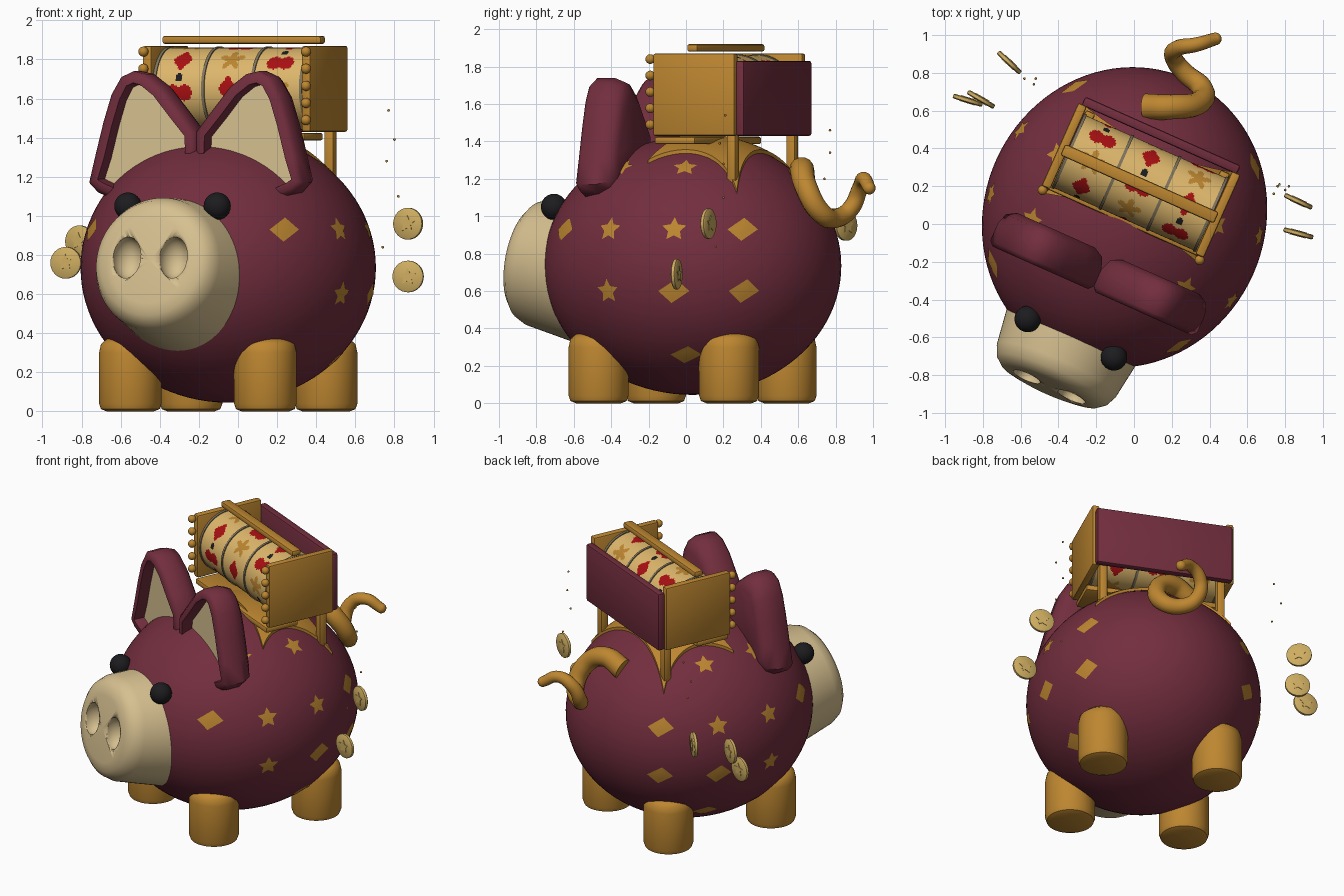
import bpy, bmesh, math
from mathutils import Matrix, Vector

if "Cube" in bpy.data.objects:
    bpy.data.objects.remove(bpy.data.objects["Cube"], do_unlink=True)


def material(name, rgb):
    m = bpy.data.materials.new(name)
    m.use_nodes = True
    m.diffuse_color = (*rgb, 1)
    m.node_tree.nodes["Principled BSDF"].inputs["Base Color"].default_value = (*rgb, 1)
    return m


MAROON = material("maroon", (0.17, 0.027, 0.048))
GOLD = material("gold", (0.51, 0.24, 0.03))
CREAM = material("cream", (0.68, 0.53, 0.28))
REEL = material("reel yellow", (0.74, 0.48, 0.15))
COIN = material("coin gold", (0.62, 0.42, 0.12))
BLACK = material("black", (0.012, 0.012, 0.014))
RED = material("red", (0.40, 0.005, 0.006))
GREY = material("grey brown", (0.22, 0.18, 0.11))

# The whole pig is turned slightly to its right
PIG = Matrix.Translation((-0.05, 0.035, 0)) @ Matrix.Rotation(math.radians(-24), 4, "Z")
BODY_Z, RADII = 0.735, Vector((0.745, 0.805, 0.69))


def finish(name, bm, mats, frame=PIG, angle=40):
    bm.transform(frame)
    bmesh.ops.recalc_face_normals(bm, faces=bm.faces)
    me = bpy.data.meshes.new(name)
    bm.to_mesh(me)
    bm.free()
    ob = bpy.data.objects.new(name, me)
    bpy.context.collection.objects.link(ob)
    for m in mats:
        me.materials.append(m)
    bpy.ops.object.select_all(action="DESELECT")
    bpy.context.view_layer.objects.active = ob
    ob.select_set(True)
    bpy.ops.object.shade_smooth_by_angle(angle=math.radians(angle))
    return ob


def ball(name, loc, size, mat, frame=PIG, seg=24):
    bm = bmesh.new()
    bmesh.ops.create_uvsphere(bm, u_segments=seg, v_segments=seg // 2, radius=1)
    bm.transform(Matrix.LocRotScale(Vector(loc), None, Vector(size)))
    return finish(name, bm, [mat], frame, 60)


def box(name, loc, size, mat, bevel=0.012):
    bm = bmesh.new()
    bmesh.ops.create_cube(bm, size=1, matrix=Matrix.LocRotScale(Vector(loc), None, Vector(size)))
    bmesh.ops.bevel(bm, geom=bm.edges[:], offset=bevel, segments=2, affect="EDGES", profile=0.5)
    return finish(name, bm, [mat])


def lathe(name, profile, place, mat, seg=48, frame=PIG):
    bm = bmesh.new()
    vs = [bm.verts.new((r, 0, z)) for r, z in profile]
    es = [bm.edges.new(p) for p in zip(vs, vs[1:])]
    bmesh.ops.spin(bm, geom=vs + es, cent=(0, 0, 0), axis=(0, 0, 1), angle=math.tau, steps=seg)
    bmesh.ops.remove_doubles(bm, verts=bm.verts, dist=1e-5)
    bm.transform(place)
    return finish(name, bm, [mat], frame)


def star_outline(radius, points=5, inner=0.5):
    return [Vector((math.sin(i * math.pi / points), math.cos(i * math.pi / points)))
            * radius * (inner if i % 2 else 1) for i in range(2 * points)]


# Body
ball("body", (0, 0, BODY_Z), RADII, MAROON, seg=96)

# Legs
LEG = [(0, 0), (0.12, 0), (0.15, 0.012), (0.16, 0.04), (0.16, 0.3), (0.15, 0.345), (0.12, 0.37), (0, 0.37)]
for sx, side in ((1, "left"), (-1, "right")):
    for sy, end in ((-1, "front"), (1, "back")):
        lathe(f"{end}_{side}_leg", LEG, Matrix.Translation((0.378 * sx, 0.382 * sy, 0)), GOLD)

# Snout with hollow nostrils
SNOUT = [(0, 0), (0.22, 0), (0.28, 0.012), (0.32, 0.045), (0.345, 0.1), (0.41, 0.55), (0, 0.55)]
tilt = Matrix.Translation((0, -0.985, 0.77)) @ Matrix.Rotation(math.radians(-100), 4, "X")
snout = lathe("snout", SNOUT, tilt, CREAM, 72)
for s in (-1, 1):
    cutter = ball("nostril_cutter", (0.13 * s, -0.975, 0.785), (0.078, 0.09, 0.108), CREAM, seg=32)
    cutter.hide_render = True
    mod = snout.modifiers.new("nostril", "BOOLEAN")
    mod.object, mod.solver = cutter, "EXACT"
    bpy.context.view_layer.objects.active = snout
    bpy.ops.object.modifier_apply(modifier=mod.name)
    bpy.data.objects.remove(cutter, do_unlink=True)

# Eyes
for s, side in ((1, "left"), (-1, "right")):
    ball(f"{side}_eye", (0.25 * s, -0.7, 1.05), (0.07, 0.07, 0.07), BLACK)

# Ears: rounded shells with a sunken cream inside
EAR = [(0, 1.2), (0, 1.43), (0.09, 1.54), (0.19, 1.66), (0.28, 1.725), (0.35, 1.74), (0.42, 1.71),
       (0.475, 1.62), (0.52, 1.48), (0.565, 1.31), (0.6, 1.17), (0.55, 1.12), (0.45, 1.08)]
for s, side in ((1, "left"), (-1, "right")):
    bm = bmesh.new()
    front = bm.faces.new([bm.verts.new((s * x, -0.4, z)) for x, z in EAR])
    back = bmesh.ops.extrude_face_region(bm, geom=[front], use_keep_orig=True)["geom"]
    for depth, scale in ((0.1, 1), (0.06, 0.93), (0.03, 0.8)):
        if depth < 0.1:
            back = bmesh.ops.extrude_face_region(bm, geom=[cap])["geom"]
            bmesh.ops.delete(bm, geom=[cap], context="FACES_ONLY")
        cap = next(g for g in back if isinstance(g, bmesh.types.BMFace))
        mid = Vector((0.32 * s, 0, 1.4))
        for v in cap.verts:
            v.co.x = mid.x + (v.co.x - mid.x) * scale
            v.co.z = mid.z + (v.co.z - mid.z) * scale
            v.co.y += depth
    bmesh.ops.recalc_face_normals(bm, faces=bm.faces)
    bmesh.ops.inset_region(bm, faces=[front], thickness=0.025, depth=0.025)
    bmesh.ops.inset_region(bm, faces=[front], thickness=0.035, depth=0.0)
    bmesh.ops.inset_region(bm, faces=[front], thickness=0.01, depth=-0.07)
    front.material_index = 1
    finish(f"{side}_ear", bm, [MAROON, CREAM], angle=55)


# Star and diamond patches lying on the body
def patch(name, around, height, star):
    a = math.radians(around)
    ring = RADII.x * math.sqrt(1 - ((height - BODY_Z) / RADII.z) ** 2)
    centre = Vector((math.sin(a) * ring, -math.cos(a) * ring * RADII.y / RADII.x, height - BODY_Z))
    normal = Vector([c / r ** 2 for c, r in zip(centre, RADII)]).normalized()
    across = Vector((0, 0, 1)).cross(normal).normalized()
    up = normal.cross(across)
    outline = star_outline(0.068) if star else [
        Vector((0.085, 0)), Vector((0.015, 0.065)), Vector((-0.085, 0)), Vector((-0.015, -0.065))]
    bm = bmesh.new()

    def vert(p):
        q = centre + across * p.x + up * p.y
        q *= 1.005 / Vector([c / r for c, r in zip(q, RADII)]).length
        return bm.verts.new(q + Vector((0, 0, BODY_Z)))
    hub = vert(Vector((0, 0)))
    inner, outer = [vert(p / 2) for p in outline], [vert(p) for p in outline]
    for i in range(len(outline)):
        bm.faces.new((hub, inner[i - 1], inner[i]))
        bm.faces.new((inner[i - 1], outer[i - 1], outer[i], inner[i]))
    finish(name, bm, [GOLD])


PATCHES = [(49, 0.93, 0), (77, 0.93, 1), (105, 0.93, 1), (133, 0.93, 0), (77, 0.6, 1), (105, 0.6, 0),
           (133, 0.6, 0), (66, 1.26, 1), (108, 1.26, 1), (109, 0.26, 0)]
for around, height, star in PATCHES:
    for s in (-1, 1):
        patch("star_patch" if star else "diamond_patch", around * s, height, star)

# Curly tail
cu = bpy.data.curves.new("tail", "CURVE")
cu.dimensions, cu.bevel_depth, cu.bevel_resolution, cu.use_fill_caps = "3D", 0.07, 5, True
PATH = [(0.06, 0.62, 1.2), (0.2, 0.62, 1.25), (0.34, 0.64, 1.16), (0.36, 0.72, 1.02), (0.27, 0.8, 0.99),
        (0.21, 0.88, 1.04), (0.23, 0.93, 1.15), (0.33, 0.95, 1.2), (0.43, 0.98, 1.15)]
spline = cu.splines.new("BEZIER")
spline.bezier_points.add(len(PATH) - 1)
for i, (bp, co) in enumerate(zip(spline.bezier_points, PATH)):
    bp.co, bp.radius = co, 1 - 0.065 * i
    bp.handle_left_type = bp.handle_right_type = "AUTO"
cu.materials.append(GOLD)
tail = bpy.data.objects.new("tail", cu)
bpy.context.collection.objects.link(tail)
bpy.ops.object.select_all(action="DESELECT")
bpy.context.view_layer.objects.active = tail
tail.select_set(True)
bpy.ops.object.convert(target="MESH")
ball("tail_tip", PATH[-1], (0.034, 0.034, 0.034), GOLD, Matrix(), 16)

# Saddle cloth with scalloped edges
bm = bmesh.new()
bmesh.ops.create_grid(bm, x_segments=20, y_segments=20, size=1)
for v in bm.verts:
    u, w = v.co.x, v.co.y
    x, y = 0.45 * u * (0.75 + 0.25 * w * w), 0.2 + 0.26 * w * (0.75 + 0.25 * u * u)
    v.co = x, y, BODY_Z + 0.02 + RADII.z * math.sqrt(1 - (x / RADII.x) ** 2 - (y / RADII.y) ** 2)
bmesh.ops.solidify(bm, geom=bm.faces[:], thickness=0.035)
finish("saddle", bm, [GOLD])

# Slot machine frame
box("platform", (0, 0.09, 1.405), (0.88, 0.24, 0.04), GOLD)
box("top_bar", (0, 0.195, 1.9), (0.89, 0.065, 0.04), GOLD)
box("back_panel", (0, 0.475, 1.63), (0.9, 0.05, 0.4), MAROON)
for s, side in ((1, "left"), (-1, "right")):
    box(f"{side}_panel", (0.445 * s, 0.215, 1.65), (0.05, 0.48, 0.44), GOLD)
    box(f"{side}_post", (0.39 * s, 0.41, 1.32), (0.055, 0.055, 0.3), GOLD)
    for i in range(5):
        ball(f"{side}_bulb", (0.455 * s, -0.045, 1.49 + 0.0875 * i), (0.026,) * 3, GOLD, seg=16)


# Reels with symbols picked per face
def symbol(kind, u, s):
    if kind == 0:
        if math.hypot(u, s - 0.06) < 0.02:
            return 2
        return 1 if math.hypot(abs(u) - 0.032, s + 0.02) < 0.042 else 0
    if kind == 1:
        return 1 if abs(u) / 0.055 + abs(s) / 0.07 < 1 else 0
    a = math.atan2(u, s)
    return 3 if math.hypot(u, s) < 0.05 + 0.02 * math.cos(5 * a) else 0


R, AXIS = 0.21, Vector((0, 0.2, 1.65))
STEP, ALONG, ROUND = math.tau / 8, 32, 160
for reel in range(3):
    mid = (reel - 1) * 0.275
    bm = bmesh.new()
    rows = [[bm.verts.new(AXIS + Vector((mid + 0.27 * (i / ALONG - 0.5), -R * math.cos(math.tau * j / ROUND),
                                         R * math.sin(math.tau * j / ROUND)))) for i in range(ALONG + 1)]
            for j in range(ROUND)]
    for j in range(ROUND):
        a = math.tau * (j + 0.5) / ROUND
        k = round(a / STEP)
        for i in range(ALONG):
            f = bm.faces.new((rows[j - ROUND][i], rows[j - ROUND][i + 1],
                              rows[(j + 1) % ROUND][i + 1], rows[(j + 1) % ROUND][i]))
            f.material_index = symbol((k % 8 + reel) % 3, 0.27 * ((i + 0.5) / ALONG - 0.5), (a - k * STEP) * R)
    finish("reel", bm, [REEL, RED, BLACK, GOLD])
SIDEWAYS = Matrix.Rotation(math.pi / 2, 4, "Y")
for x in (-0.41, -0.1375, 0.1375, 0.41):
    lathe("reel_divider", [(0, -0.008), (0.216, -0.008), (0.216, 0.008), (0, 0.008)],
          Matrix.Translation(AXIS + Vector((x, 0, 0))) @ SIDEWAYS, GREY, 64)

# Flying coins with a raised star on both faces
COINS = [(0.87, 0.12, 0.96, -25), (0.87, -0.05, 0.69, -15), (-0.88, 0.655, 0.76, -17),
         (-0.81, 0.66, 0.87, -30), (-0.66, 0.855, 0.95, -43)]
RIM = [(0, -0.013), (0.074, -0.013), (0.081, -0.008), (0.081, 0.008), (0.074, 0.013), (0, 0.013)]
for x, y, z, yaw in COINS:
    place = (Matrix.Translation((x, y, z)) @ Matrix.Rotation(math.radians(yaw), 4, "Z")
             @ Matrix.Rotation(math.pi / 2, 4, "X"))
    lathe("coin", RIM, place, COIN, 32, Matrix())
    bm = bmesh.new()
    face = bm.faces.new([bm.verts.new((p.x, p.y, -0.016)) for p in star_outline(0.045)])
    top = bmesh.ops.extrude_face_region(bm, geom=[face], use_keep_orig=True)["geom"]
    bmesh.ops.translate(bm, vec=(0, 0, 0.032), verts=[g for g in top if isinstance(g, bmesh.types.BMVert)])
    finish("coin_star", bm, [COIN], place, 20)

# Tiny sparkles around the coins
for p in [(0.77, 0.21, 1.54), (0.8, 0.18, 1.39), (0.76, 0.2, 1.28), (0.82, 0.2, 1.1), (0.74, 0.16, 0.84),
          (-0.52, 0.77, 1.46), (-0.58, 0.77, 1.34), (-0.53, 0.74, 1.2)]:
    ball("sparkle", p, (0.007,) * 3, GOLD, Matrix(), 8)
